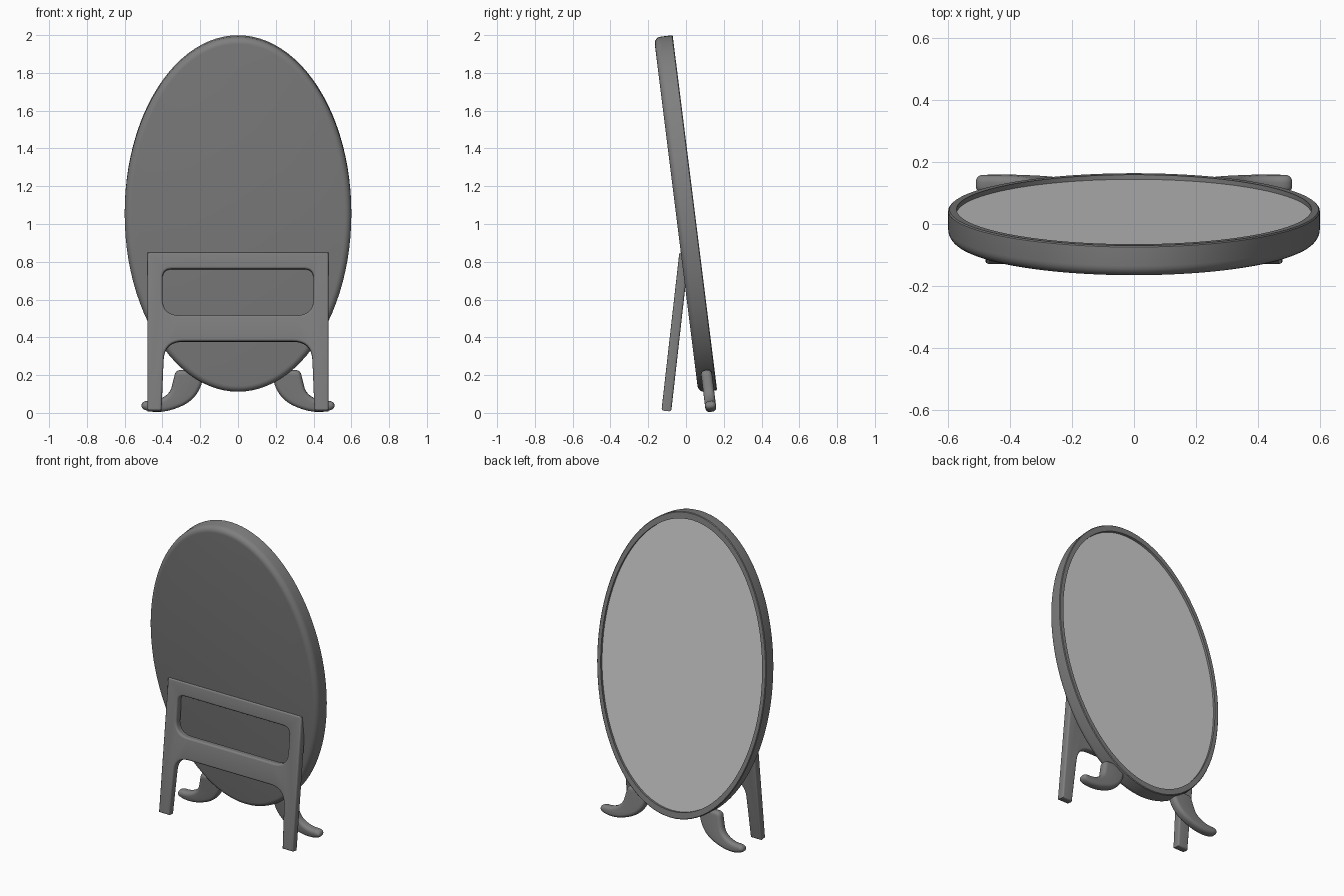
import bpy, bmesh, math
from mathutils import Vector

if "Cube" in bpy.data.objects:
    bpy.data.objects.remove(bpy.data.objects["Cube"])

TILT = math.radians(7.13)


def material(name, value):
    m = bpy.data.materials.new(name)
    m.use_nodes = True
    colour = (value, value, value, 1)
    m.diffuse_color = colour
    m.node_tree.nodes["Principled BSDF"].inputs["Base Color"].default_value = colour
    return m


frame_grey = material("frame grey", 0.21)
glass_grey = material("glass light grey", 0.62)


def add_object(name, mesh, materials, location, angle):
    ob = bpy.data.objects.new(name, mesh)
    bpy.context.collection.objects.link(ob)
    for m in materials:
        mesh.materials.append(m)
    ob.location = location
    ob.rotation_euler.x = angle
    bpy.ops.object.select_all(action="DESELECT")
    ob.select_set(True)
    bpy.context.view_layer.objects.active = ob
    bpy.ops.object.shade_smooth_by_angle(angle=math.radians(35))
    return ob


def round_corners(corners, steps=8):
    """Polygon from (x, y, radius) corners."""
    pts = []
    for i, (x, y, r) in enumerate(corners):
        p = Vector((x, y))
        if not r:
            pts.append(p)
            continue
        a = p + (Vector(corners[i - 1][:2]) - p).normalized() * r
        b = p + (Vector(corners[(i + 1) % len(corners)][:2]) - p).normalized() * r
        for k in range(steps + 1):
            t = k / steps
            pts.append(a * (1 - t) ** 2 + p * 2 * t * (1 - t) + b * t * t)
    return pts


def soften(points, rounds=3):
    """Corner cutting that turns a rough outline into a smooth one."""
    pts = [Vector(p) for p in points]
    for _ in range(rounds):
        pts = [q for a, b in zip(pts, pts[1:] + pts[:1])
               for q in (a.lerp(b, 0.25), a.lerp(b, 0.75))]
    return pts


def slab_mesh(name, outlines, thickness, bevel):
    """Filled outline with rounded edges, as a mesh."""
    cu = bpy.data.curves.new(name, "CURVE")
    cu.dimensions = "2D"
    cu.fill_mode = "BOTH"
    cu.extrude = thickness / 2 - bevel
    cu.bevel_depth = bevel
    cu.bevel_resolution = 4
    cu.offset = -bevel
    for pts in outlines:
        sp = cu.splines.new("POLY")
        sp.points.add(len(pts) - 1)
        for sp_pt, p in zip(sp.points, pts):
            sp_pt.co = (p.x, p.y, 0, 1)
        sp.use_cyclic_u = True
    tmp = bpy.data.objects.new(name, cu)
    bpy.context.collection.objects.link(tmp)
    deps = bpy.context.evaluated_depsgraph_get()
    mesh = bpy.data.meshes.new_from_object(tmp.evaluated_get(deps))
    bpy.data.objects.remove(tmp)
    bpy.data.curves.remove(cu)
    mesh.materials.clear()
    bm = bmesh.new()
    bm.from_mesh(mesh)
    bmesh.ops.remove_doubles(bm, verts=bm.verts, dist=0.0003)
    bm.to_mesh(mesh)
    bm.free()
    return mesh


# Oval frame with a recessed glass: rings run from the front to the glass
RX, RZ, THICK, SOFT, SEGS = 0.6, 0.947, 0.1, 0.035, 96
rings = [(SOFT * (1 - math.sin(a)), -THICK + SOFT * (1 - math.cos(a)))
         for a in (math.pi / 2 * k / 6 for k in range(7))]
rings = [(RX - i, RZ - i, y) for i, y in rings]
rings += [(RX, RZ, -0.004), (RX - 0.004, RZ - 0.004, 0)]
rings += [(RX * 0.955, RZ * 0.955, y) for y in (0, -0.015)]
bm = bmesh.new()
loops = []
for rx, rz, y in rings:
    loops.append([bm.verts.new((rx * math.cos(a), y, rz * math.sin(a)))
                  for a in (2 * math.pi * k / SEGS for k in range(SEGS))])
for lo, hi in zip(loops, loops[1:]):
    for k in range(SEGS):
        n = (k + 1) % SEGS
        bm.faces.new((lo[k], lo[n], hi[n], hi[k]))
bm.faces.new(loops[0])
glass = bm.faces.new(loops[-1])
glass.material_index = 1
bmesh.ops.recalc_face_normals(bm, faces=bm.faces)
frame_mesh = bpy.data.meshes.new("oval_mirror")
bm.to_mesh(frame_mesh)
bm.free()
add_object("oval_mirror", frame_mesh, [frame_grey, glass_grey], (0, 0.047, 1.06), TILT)

# Two-legged stand with a window and an arch between the legs
outer = round_corners([
    (-0.48, 0, 0), (-0.405, 0, 0), (-0.39, 0.37, 0.1), (0.39, 0.37, 0.1),
    (0.405, 0, 0), (0.48, 0, 0), (0.48, 0.843, 0), (-0.48, 0.843, 0)])
window = round_corners([
    (-0.4, 0.755, 0.05), (-0.4, 0.508, 0.09), (0.4, 0.508, 0.09), (0.4, 0.755, 0.05)])
add_object("stand", slab_mesh("stand", [outer, window], 0.052, 0.012), [frame_grey],
           (0, -0.104, 0.01), math.pi / 2 - math.radians(6.45))

# Curved feet under the frame
half_foot = [(0.18, 0.25), (0.19, 0.14), (0.25, 0.055), (0.36, 0.008), (0.45, 0.0),
             (0.515, 0.02), (0.505, 0.062), (0.43, 0.06), (0.36, 0.1),
             (0.342, 0.17), (0.33, 0.225), (0.27, 0.225)]
for name, side in (("left_foot", 1), ("right_foot", -1)):
    outline = soften([(side * x, z) for x, z in half_foot])
    add_object(name, slab_mesh(name, [outline], 0.058, 0.022), [frame_grey],
               (0, 0.134, 0.003), math.pi / 2 + TILT)
